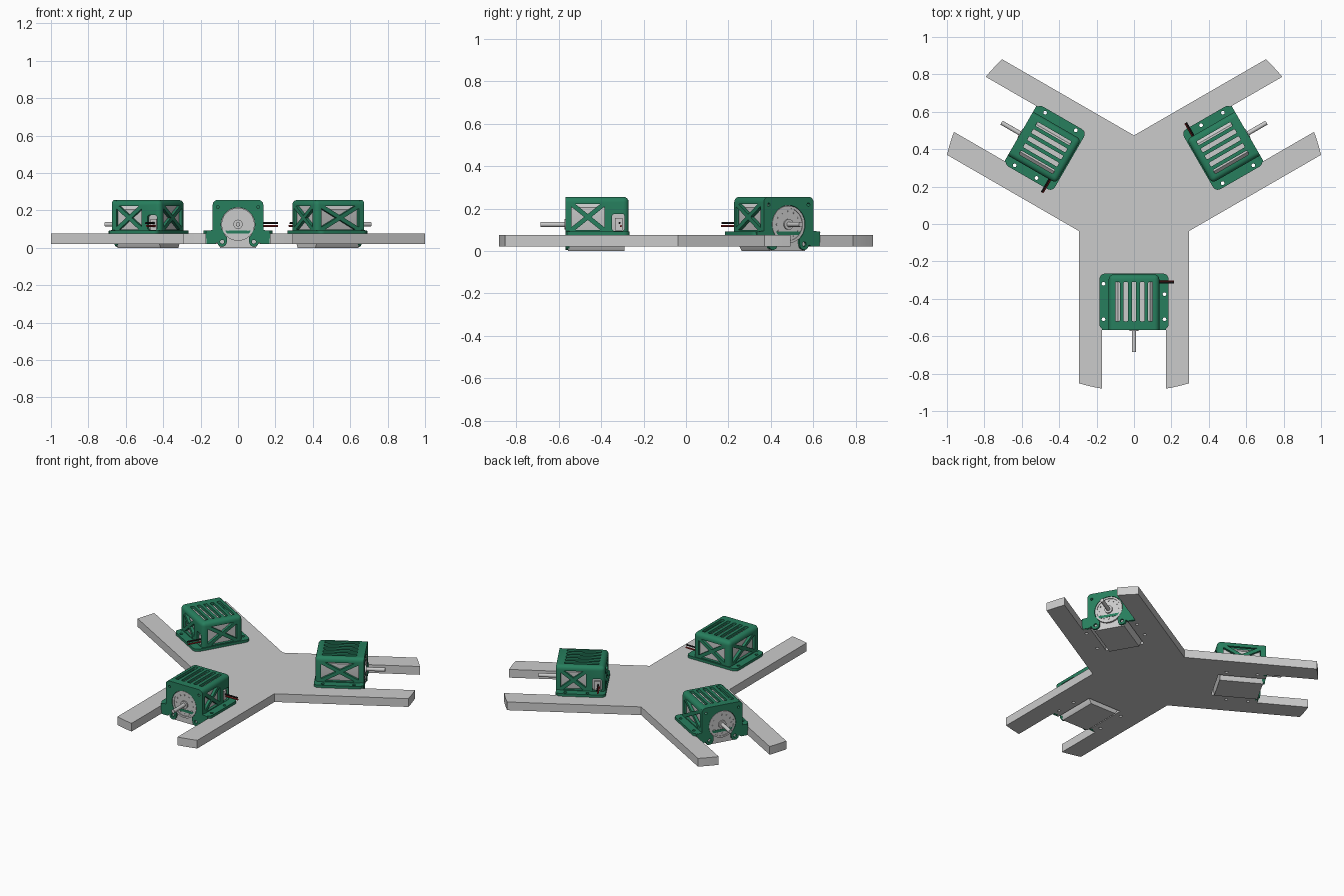
import bpy, bmesh
from math import sin, cos, pi, radians, sqrt
from mathutils import Matrix, Vector

if "Cube" in bpy.data.objects:
    bpy.data.objects.remove(bpy.data.objects["Cube"])

CY = 0.133          # y of the three-way symmetry centre
SHAFT_Z = 0.125


def material(name, rgb):
    m = bpy.data.materials.new(name)
    m.diffuse_color = (*rgb, 1)
    m.use_nodes = True
    m.node_tree.nodes["Principled BSDF"].inputs["Base Color"].default_value = m.diffuse_color
    return m


GREEN = material("green_plastic", (0.02, 0.21, 0.11))
RED = material("red_insulation", (0.35, 0.02, 0.02))
BLACK = material("black_insulation", (0.015, 0.015, 0.015))


def arc(cx, cy, r, a0, a1, n):
    return [(cx + r * cos(radians(a0 + (a1 - a0) * i / n)),
             cy + r * sin(radians(a0 + (a1 - a0) * i / n))) for i in range(n + 1)]


def circle(cx, cy, r, n=20):
    return arc(cx, cy, r, 0, 360, n)[:-1]


def rect(x0, y0, x1, y1, r=0.0):
    if not r:
        return [(x0, y0), (x1, y0), (x1, y1), (x0, y1)]
    return (arc(x1 - r, y0 + r, r, -90, 0, 5) + arc(x1 - r, y1 - r, r, 0, 90, 5)
            + arc(x0 + r, y1 - r, r, 90, 180, 5) + arc(x0 + r, y0 + r, r, 180, 270, 5))


def x_window(x0, y0, x1, y1, b=0.011):
    """Four triangles that leave an X brace across a rectangular window."""
    cx, cy, k = (x0 + x1) / 2, (y0 + y1) / 2, (x1 - x0) / (y1 - y0)
    bx, by = b * sqrt(1 + k * k), b * sqrt(1 + 1 / k / k)
    return [[(x0 + bx, y0), (x1 - bx, y0), (cx, cy - by)],
            [(x0 + bx, y1), (x1 - bx, y1), (cx, cy + by)],
            [(x0, y0 + by), (x0, y1 - by), (cx - bx, cy)],
            [(x1, y0 + by), (x1, y1 - by), (cx + bx, cy)]]


AXES = {'X': ((0, 0, 1), (1, 0, 0), (0, 1, 0)),   # u=y v=z
        'Y': ((1, 0, 0), (0, 0, 1), (0, 1, 0)),   # u=x v=z
        'Z': ((1, 0, 0), (0, 1, 0), (0, 0, 1))}   # u=x v=y


def prism(loops, lo, hi, axis):
    """Extrude an outline with holes along an axis; returns a bmesh."""
    cu = bpy.data.curves.new("profile", 'CURVE')
    cu.dimensions, cu.fill_mode, cu.extrude = '2D', 'BOTH', (hi - lo) / 2
    for loop in loops:
        s = cu.splines.new('POLY')
        s.points.add(len(loop) - 1)
        for p, c in zip(s.points, loop):
            p.co = (c[0], c[1], 0, 1)
        s.use_cyclic_u = True
    ob = bpy.data.objects.new("profile", cu)
    bpy.context.collection.objects.link(ob)
    dg = bpy.context.evaluated_depsgraph_get()
    me = bpy.data.meshes.new_from_object(ob.evaluated_get(dg))
    bpy.data.objects.remove(ob)
    bm = bmesh.new()
    bm.from_mesh(me)
    bmesh.ops.translate(bm, verts=bm.verts, vec=(0, 0, (lo + hi) / 2))
    bm.transform(Matrix(AXES[axis]).to_4x4())
    bmesh.ops.remove_doubles(bm, verts=bm.verts, dist=1e-5)
    bmesh.ops.recalc_face_normals(bm, faces=bm.faces)
    return bm


def to_mesh(name, *bms):
    out = bmesh.new()
    for b in bms:
        tmp = bpy.data.meshes.new("tmp")
        b.to_mesh(tmp)
        out.from_mesh(tmp)
        b.free()
    me = bpy.data.meshes.new(name)
    out.to_mesh(me)
    out.free()
    return me


def place(name, me, mat=None, copies=3):
    """Put copies of a front-arm part around the centre."""
    me.transform(Matrix.Translation((0, -CY, 0)))
    if mat:
        me.materials.clear()
        me.materials.append(mat)
    me.polygons.foreach_set("use_smooth", [True] * len(me.polygons))
    me.set_sharp_from_angle(angle=radians(35))
    for k in range(copies):
        ob = bpy.data.objects.new(f"{name}_{k + 1}" if copies > 1 else name, me)
        ob.location = (0, CY, 0)
        ob.rotation_euler.z = k * 2 * pi / 3
        bpy.context.collection.objects.link(ob)


def mirrored(half):
    return half + [(-x, y) for x, y in reversed(half)]


SCREWS = [(-0.163, -0.32), (-0.163, -0.51), (0.163, -0.375), (0.163, -0.51)]

# Three-armed base plate with slots, motor openings and screw holes
R, W, S = 1.0277, 0.295, 0.17
end = [(x, -sqrt(R * R - x * x)) for x in (-W, -0.253, -0.212, -S)]
half = [(-W, -W / sqrt(3))] + end + [(-S, -0.565 - CY), (-0.122, -0.565 - CY), (-0.122, -0.277 - CY)]
arm = mirrored(half)[:-1]
outline, holes = [], []
for k in range(3):
    c, s = cos(k * 2 * pi / 3), sin(k * 2 * pi / 3)
    turn = lambda pts: [(x * c - y * s, x * s + y * c + CY) for x, y in pts]
    outline += turn(arm)
    holes += [turn(circle(x, y - CY, 0.01, 12)) for x, y in SCREWS]
place("base_plate", to_mesh("base_plate", prism([outline] + holes, 0.02, 0.075, 'Z')), copies=1)

# Housing cover: rounded shell, hollowed, with slotted roof and braced windows
shell = bmesh.new()
bmesh.ops.create_cube(shell, size=1, matrix=Matrix.Translation((0, -0.41, 0.1675))
                      @ Matrix.Diagonal((0.27, 0.28, 0.175, 1)))
edges = []
for e in shell.edges:
    m = (e.verts[0].co + e.verts[1].co) / 2
    if m.z > 0.09 and m.y > -0.54:
        edges.append(e)
bmesh.ops.bevel(shell, geom=edges, offset=0.025, segments=4, profile=0.5, affect='EDGES')
cover = bpy.data.objects.new("cover_shell", to_mesh("cover_shell", shell))
bpy.context.collection.objects.link(cover)

cuts = [prism([rect(-0.117, 0.04, 0.117, 0.237)], -0.6, -0.288, 'Y')]
windows = [prism([t], 0.11, 0.16, 'X') for t in x_window(-0.54, 0.098, -0.385, 0.222)]
windows += [prism([rect(-0.348, 0.094, -0.29, 0.175, 0.012)], 0.11, 0.16, 'X')]
windows += [prism([t], -0.16, -0.11, 'X') for t in x_window(-0.535, 0.098, -0.305, 0.222)]
windows += [prism([t], -0.295, -0.25, 'Y') for t in x_window(-0.097, 0.098, 0.097, 0.222)]
windows += [prism([rect(x - 0.012, -0.52, x + 0.012, -0.31, 0.006)], 0.23, 0.28, 'Z')
            for x in (-0.088, -0.044, 0, 0.044, 0.088)]
cutters = []
for b in cuts + windows:
    ob = bpy.data.objects.new("cutter", to_mesh("cutter", b))
    ob.hide_render = True
    bpy.context.collection.objects.link(ob)
    mod = cover.modifiers.new("cut", 'BOOLEAN')
    mod.operation, mod.solver, mod.object = 'DIFFERENCE', 'EXACT', ob
    cutters.append(ob)
dg = bpy.context.evaluated_depsgraph_get()
cover_mesh = bpy.data.meshes.new_from_object(cover.evaluated_get(dg))
for ob in cutters + [cover]:
    bpy.data.objects.remove(ob)
place("motor_cover", cover_mesh, GREEN)

# Mounting flange with screw holes
place("mounting_flange", to_mesh("mounting_flange", prism(
    [rect(-0.185, -0.565, 0.185, -0.265, 0.03), rect(-0.117, -0.55, 0.117, -0.288)]
    + [circle(x, y, 0.01, 12) for x, y in SCREWS], 0.075, 0.092, 'Z')), GREEN)

# Front bracket with round motor opening, side wings and screw ears
half = (arc(0.11, 0.23, 0.025, 90, 0, 5) + [(0.135, 0.095), (0.172, 0.09), (0.168, 0.02), (0.125, 0.02)]
        + arc(0.085, 0.03, 0.025, 0, -180, 10) + arc(0, SHAFT_Z, 0.09, -50, 85, 20))
bolt_holes = [circle(s * x, z, r, 12) for s in (-1, 1) for x, z, r in ((0.085, 0.032, 0.011), (0.108, 0.218, 0.008))]
place("front_bracket", to_mesh("front_bracket", prism(
    [mirrored(half)] + bolt_holes, -0.568, -0.548, 'Y')), GREEN)

# Motor body: chamfered block reaching below the plate
half = [(0.085, 0.232), (0.112, 0.205), (0.112, 0.03), (0.095, 0.0)]
place("motor_body", to_mesh("motor_body", prism([mirrored(half)], -0.555, -0.29, 'Y')))

# Motor face: stepped disc with a ring of small bosses
ring = [prism([circle(0.062 * cos(i * pi / 6), SHAFT_Z + 0.062 * sin(i * pi / 6), 0.004, 8)],
              -0.567, -0.56, 'Y') for i in range(12)]
place("motor_face", to_mesh("motor_face",
      prism([circle(0, SHAFT_Z, 0.088, 40)], -0.563, -0.55, 'Y'),
      prism([circle(0, SHAFT_Z, 0.088, 40), circle(0, SHAFT_Z, 0.076, 40)], -0.567, -0.56, 'Y'),
      prism([circle(0, SHAFT_Z, 0.025, 24)], -0.572, -0.56, 'Y'), *ring))

# Output shaft
place("motor_shaft", to_mesh("motor_shaft", prism([circle(0, SHAFT_Z, 0.012, 20)], -0.685, -0.56, 'Y')))

# Connector block and its two wires
place("connector", to_mesh("connector", prism([rect(-0.335, 0.096, -0.298, 0.155)], 0.1, 0.125, 'X')))
place("red_wire", to_mesh("red_wire", prism([circle(-0.307, 0.117, 0.005, 10)], 0.11, 0.215, 'X')), RED)
place("black_wire", to_mesh("black_wire", prism([circle(-0.313, 0.132, 0.005, 10)], 0.11, 0.215, 'X')), BLACK)
